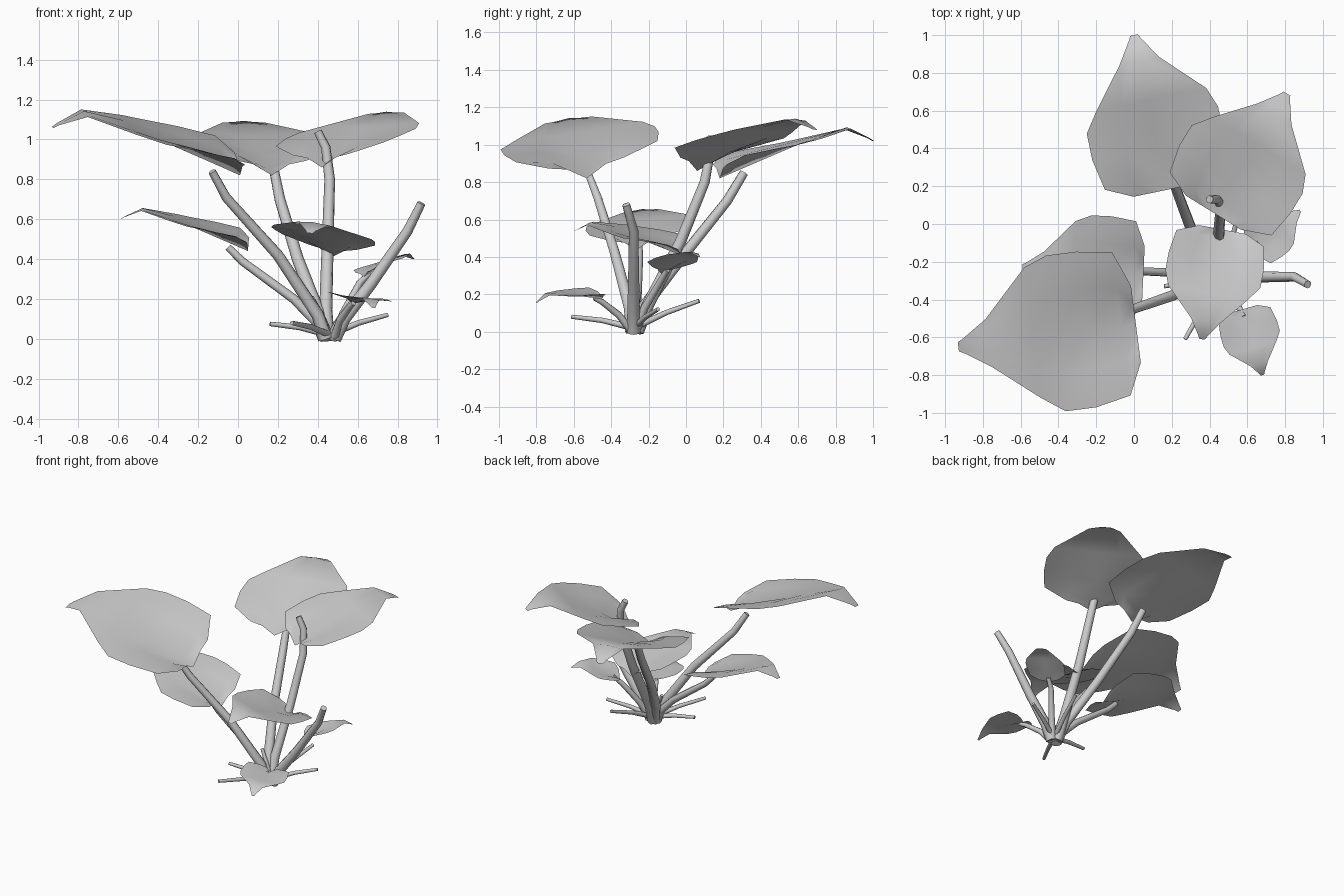
import bpy
import math
from mathutils import Vector


def stem(name, pts, r0, r1):
    """Tapered round stalk along a few points, closed at both ends."""
    cu = bpy.data.curves.new(name, 'CURVE')
    cu.dimensions = '3D'
    cu.bevel_depth = 1.0
    cu.bevel_resolution = 2
    cu.use_fill_caps = True
    sp = cu.splines.new('POLY')
    sp.points.add(len(pts) - 1)
    for i, p in enumerate(pts):
        sp.points[i].co = (*p, 1)
        sp.points[i].radius = r0 + (r1 - r0) * i / (len(pts) - 1)
    ob = bpy.data.objects.new(name, cu)
    bpy.context.collection.objects.link(ob)
    bpy.ops.object.select_all(action='DESELECT')
    ob.select_set(True)
    bpy.context.view_layer.objects.active = ob
    bpy.ops.object.convert(target='MESH')
    bpy.ops.object.shade_smooth_by_angle(angle=math.radians(60))


# Leaf rows: position along axis, left width, right width, midrib height, edge lift
ROWS = [
    (0.00, 0.21, 0.21, 0.00, 0.085),
    (0.08, 0.38, 0.40, 0.015, 0.11),
    (0.28, 0.42, 0.43, 0.05, 0.07),
    (0.45, 0.42, 0.43, 0.08, 0.03),
    (0.58, 0.33, 0.38, 0.10, 0.01),
    (0.83, 0.13, 0.13, 0.125, -0.01),
    (0.97, 0.04, 0.04, 0.025, 0.0),
    (1.00, 0.025, 0.025, 0.00, 0.0),
]


def leaf(name, base, tip, width=1.0, tilt=0.0):
    """Cupped pointed leaf from base to tip; tilt raises its right side."""
    base, tip = Vector(base), Vector(tip)
    axis = tip - base
    size = axis.length
    left = Vector((0, 0, 1)).cross(axis).normalized()
    verts, faces = [], []
    for u, wl, wr, mid, lift in ROWS:
        for s in (-1, -0.5, 0, 0.5, 1):
            w = s * (wl if s > 0 else wr) * width * size
            # V-shaped fold that flattens towards the rim
            z = size * (mid + lift * (1 - (1 - abs(s)) ** 2)) - tilt * w
            verts.append(base + axis * u + left * w + Vector((0, 0, z)))
    for r in range(len(ROWS) - 1):
        for c in range(4):
            a = r * 5 + c
            faces.append((a, a + 5, a + 6, a + 1))
    me = bpy.data.meshes.new(name)
    me.from_pydata(verts, [], faces)
    # upper side faces up
    if sum(p.normal.z for p in me.polygons) < 0:
        me.flip_normals()
    me.shade_smooth()
    ob = bpy.data.objects.new(name, me)
    bpy.context.collection.objects.link(ob)


# Tall leaf stalks
stem("stem_left_tall", [(0.44, -0.29, 0), (0.40, -0.30, 0.12), (0.20, -0.38, 0.42),
                        (-0.06, -0.47, 0.71), (-0.13, -0.52, 0.84)], 0.036, 0.02)
stem("stem_left_low", [(0.43, -0.28, 0), (0.39, -0.27, 0.09), (0.28, -0.26, 0.20),
                       (0.02, -0.25, 0.39), (-0.05, -0.25, 0.46)], 0.03, 0.018)
stem("stem_back", [(0.44, -0.27, 0), (0.40, -0.22, 0.14), (0.30, -0.02, 0.40),
                   (0.21, 0.22, 0.70), (0.18, 0.31, 0.85)], 0.036, 0.024)
stem("stem_back_right", [(0.45, -0.26, 0), (0.44, -0.20, 0.15), (0.45, -0.03, 0.48),
                         (0.46, 0.10, 0.80), (0.44, 0.13, 0.96), (0.40, 0.13, 1.04)],
     0.036, 0.021)
stem("stem_right_bare", [(0.48, -0.28, 0), (0.53, -0.28, 0.10), (0.67, -0.28, 0.28),
                         (0.85, -0.28, 0.54), (0.92, -0.32, 0.68)], 0.038, 0.021)
stem("stem_small_back", [(0.48, -0.27, 0), (0.53, -0.22, 0.13), (0.61, -0.13, 0.28),
                         (0.66, -0.10, 0.33)], 0.024, 0.014)
stem("stem_small_front", [(0.48, -0.29, 0), (0.51, -0.36, 0.09), (0.56, -0.45, 0.16),
                          (0.58, -0.49, 0.18)], 0.022, 0.013)

# Short leafless shoots around the crown
for i, tip in enumerate([(0.16, -0.33, 0.075), (0.27, -0.61, 0.08), (0.75, -0.15, 0.12),
                         (0.56, 0.07, 0.165), (0.37, -0.25, 0.21)]):
    b = Vector((0.46, -0.28, 0.02))
    t = Vector(tip)
    m = b.lerp(t, 0.5) + Vector((0, 0, 0.01))
    stem(f"shoot_{i + 1}", [b, m, t], 0.018, 0.011)

# Leaves
leaf("leaf_left_large", (0.01, -0.53, 0.82), (-0.93, -0.65, 1.06), 1.0, 0.15)
leaf("leaf_back", (0.17, 0.18, 0.82), (0.0, 1.0, 1.02), 0.97, 0.0)
leaf("leaf_right_back", (0.42, 0.06, 0.86), (0.81, 0.69, 1.08), 1.05, 0.03)
leaf("leaf_left_low", (0.05, -0.26, 0.44), (-0.59, -0.23, 0.60), 1.03, 0.08)
leaf("leaf_middle", (0.47, -0.03, 0.41), (0.36, -0.61, 0.53), 1.0, 0.12)
leaf("leaf_small_front", (0.58, -0.45, 0.175), (0.68, -0.80, 0.155), 1.0, 0.12)
leaf("leaf_small_back", (0.63, -0.13, 0.31), (0.88, 0.07, 0.40), 0.9, 0.12)
